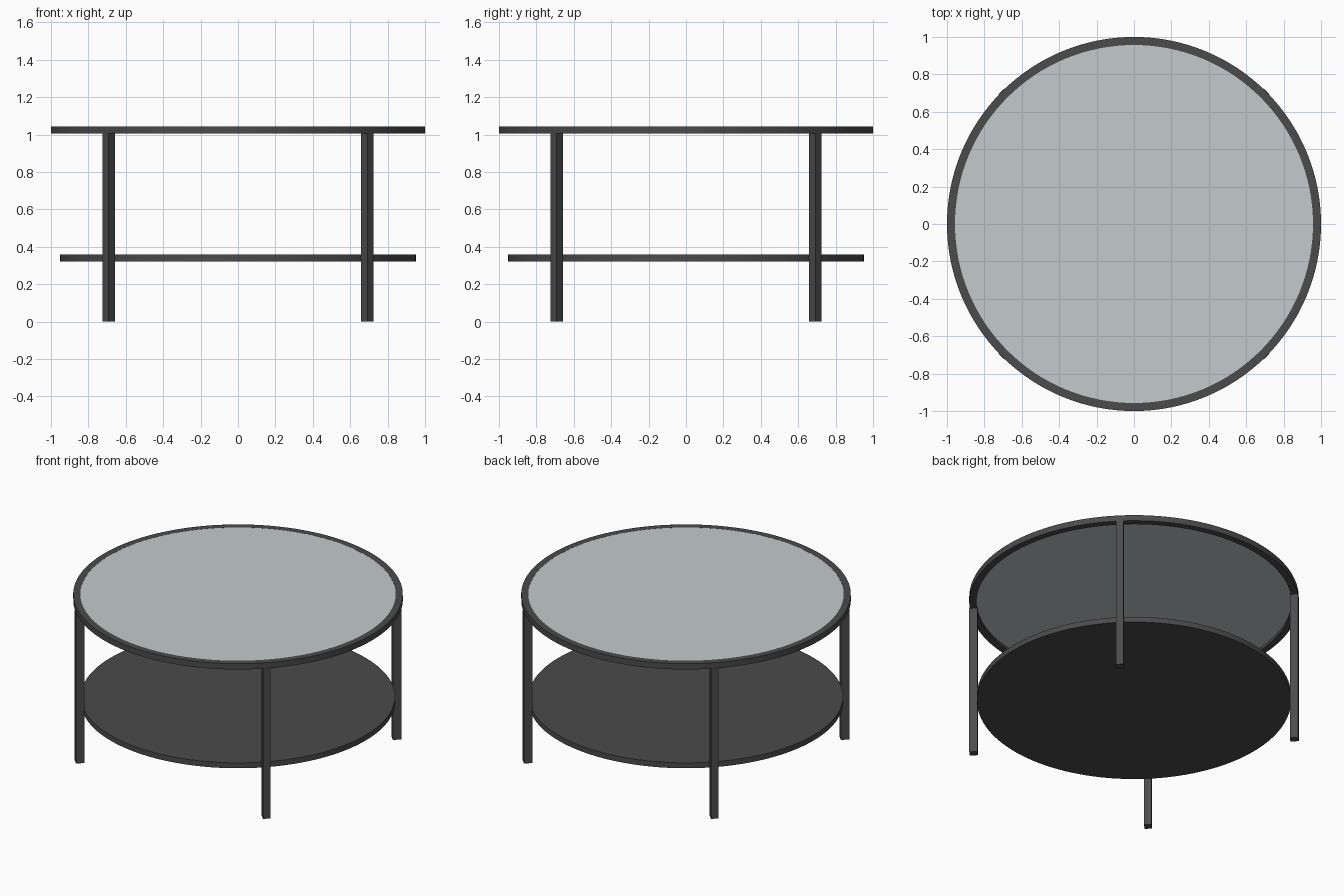
import bpy, math

cube = bpy.data.objects.get("Cube")
if cube:
    bpy.data.objects.remove(cube, do_unlink=True)

SEGMENTS = 128


def make_material(name, rgb):
    mat = bpy.data.materials.new(name)
    mat.use_nodes = True
    color = (*rgb, 1.0)
    mat.diffuse_color = color
    mat.node_tree.nodes["Principled BSDF"].inputs["Base Color"].default_value = color
    return mat


def finish(obj, name, mat, smooth=True):
    obj.name = name
    obj.data.materials.append(mat)
    if smooth:
        bpy.ops.object.shade_smooth_by_angle(angle=math.radians(30))
    return obj


def disc(name, radius, bottom, top, mat):
    bpy.ops.mesh.primitive_cylinder_add(
        vertices=SEGMENTS, radius=radius, depth=top - bottom,
        location=(0, 0, (top + bottom) / 2))
    return finish(bpy.context.object, name, mat)


def ring(name, inner, outer, bottom, top, mat):
    # Sweep a rectangular section around the z axis
    section = [(inner, bottom), (outer, bottom), (outer, top), (inner, top)]
    n = len(section)
    verts, faces = [], []
    for i in range(SEGMENTS):
        a = math.tau * i / SEGMENTS
        verts += [(r * math.cos(a), r * math.sin(a), z) for r, z in section]
        j = (i + 1) % SEGMENTS
        for k in range(n):
            m = (k + 1) % n
            faces.append((i * n + k, j * n + k, j * n + m, i * n + m))
    mesh = bpy.data.meshes.new(name)
    mesh.from_pydata(verts, [], faces)
    obj = bpy.data.objects.new(name, mesh)
    bpy.context.collection.objects.link(obj)
    bpy.ops.object.select_all(action="DESELECT")
    obj.select_set(True)
    bpy.context.view_layer.objects.active = obj
    return finish(obj, name, mat)


def leg(name, angle, mat):
    # Flat bar whose outer face sits just proud of the rim
    inner, outer, width, height = 0.951, 1.002, 0.045, 1.006
    mid = (inner + outer) / 2
    bpy.ops.mesh.primitive_cube_add(
        size=1, location=(mid * math.cos(angle), mid * math.sin(angle), height / 2),
        rotation=(0, 0, angle))
    obj = bpy.context.object
    obj.scale = (outer - inner, width, height)
    return finish(obj, name, mat, smooth=False)


metal = make_material("dark grey metal", (0.07, 0.07, 0.07))
glass = make_material("pale grey glass", (0.55, 0.59, 0.605))

# Table top: rim and glass panel
ring("top_rim", 0.957, 1.0, 1.005, 1.044, metal)
disc("glass_top", 0.958, 1.024, 1.0435, glass)

# Lower shelf
disc("lower_shelf", 0.953, 0.322, 0.358, metal)

# Four legs on the diagonals
for i, name in enumerate(("back_left_leg", "back_right_leg",
                          "front_right_leg", "front_left_leg")):
    leg(name, math.radians(45 + 90 * i), metal)
